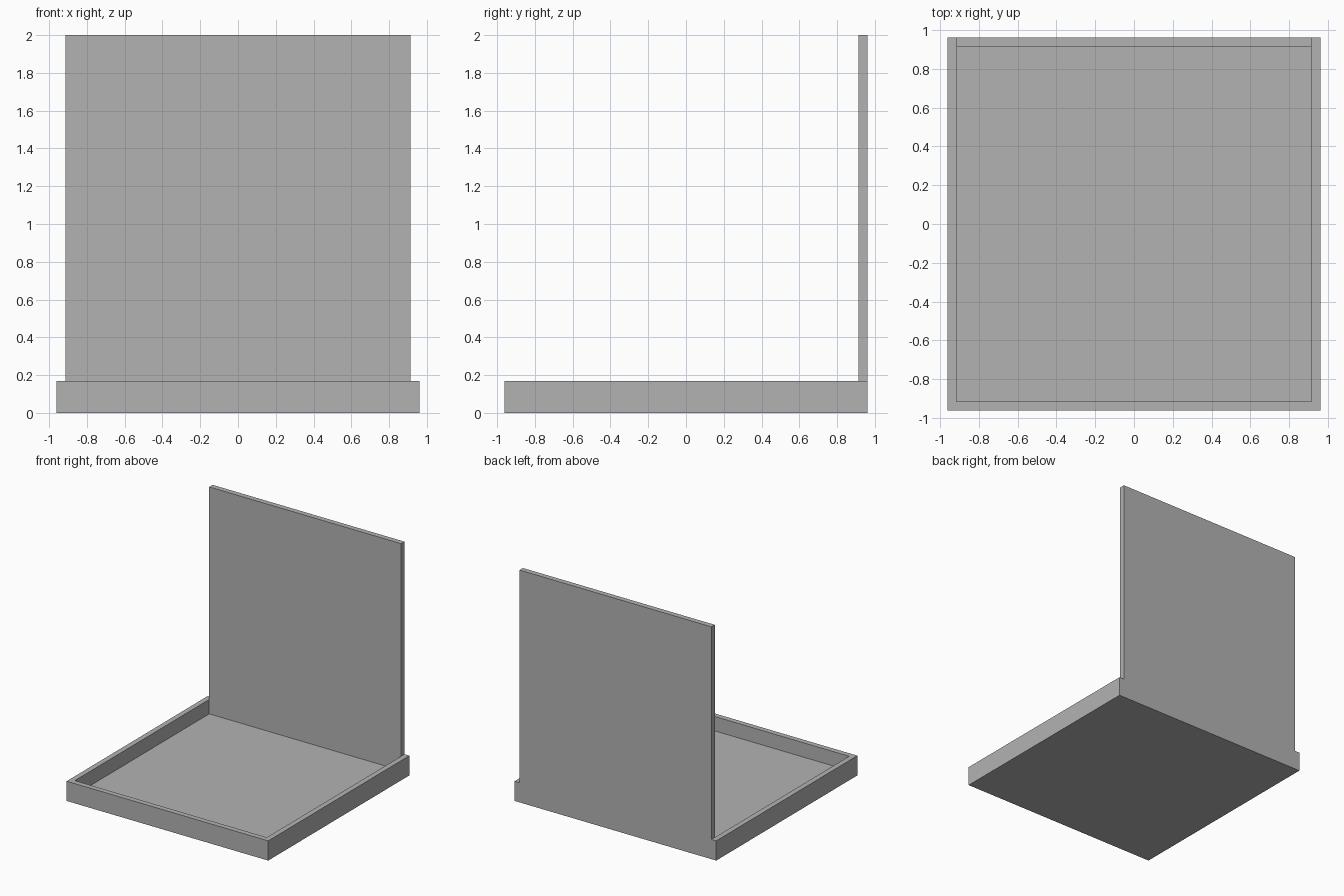
import bpy
import bmesh
from mathutils import Matrix

HALF = 0.96       # half width of the tray
INNER = 0.914     # half width inside the rim
FLOOR, RIM, TOP = 0.046, 0.17, 2.0

if "Cube" in bpy.data.objects:
    bpy.data.objects.remove(bpy.data.objects["Cube"], do_unlink=True)

# Plain grey material
grey = bpy.data.materials.new("grey")
grey.use_nodes = True
colour = (0.45, 0.45, 0.45, 1)
grey.diffuse_color = colour
grey.node_tree.nodes["Principled BSDF"].inputs["Base Color"].default_value = colour

bm = bmesh.new()


def raise_faces(test, old_z, new_z):
    """Extrude the upward faces at old_z that pass the test to new_z."""
    faces = [f for f in bm.faces
             if f.normal.z > 0.9 and abs(f.calc_center_median().z - old_z) < 0.001
             and test(f.calc_center_median())]
    result = bmesh.ops.extrude_face_region(bm, geom=faces)
    for item in result["geom"]:
        if isinstance(item, bmesh.types.BMVert):
            item.co.z = new_z
    leftover = [f for f in faces if f.is_valid]
    if leftover:
        bmesh.ops.delete(bm, geom=leftover, context="FACES")
    bm.normal_update()


# Floor slab, cut along the inner side of the rim
slab = Matrix.Translation((0, 0, FLOOR / 2)) @ Matrix.Diagonal((2 * HALF, 2 * HALF, FLOOR, 1))
bmesh.ops.create_cube(bm, size=1, matrix=slab)
for axis in ((1, 0, 0), (0, 1, 0)):
    for side in (-INNER, INNER):
        bmesh.ops.bisect_plane(bm, geom=bm.verts[:] + bm.edges[:] + bm.faces[:],
                               plane_co=[side * a for a in axis], plane_no=axis)
bm.normal_update()

# Rim around the floor, then the upright panel on the back rim
raise_faces(lambda c: max(abs(c.x), abs(c.y)) > INNER, FLOOR, RIM)
raise_faces(lambda c: c.y > INNER and abs(c.x) < INNER, RIM, TOP)

# Merge flat areas into clean faces
bmesh.ops.dissolve_limit(bm, angle_limit=0.01, verts=bm.verts[:], edges=bm.edges[:])
bmesh.ops.recalc_face_normals(bm, faces=bm.faces[:])

mesh = bpy.data.meshes.new("tray_with_back_panel")
bm.to_mesh(mesh)
bm.free()
mesh.materials.append(grey)
tray = bpy.data.objects.new("tray_with_back_panel", mesh)
bpy.context.collection.objects.link(tray)
